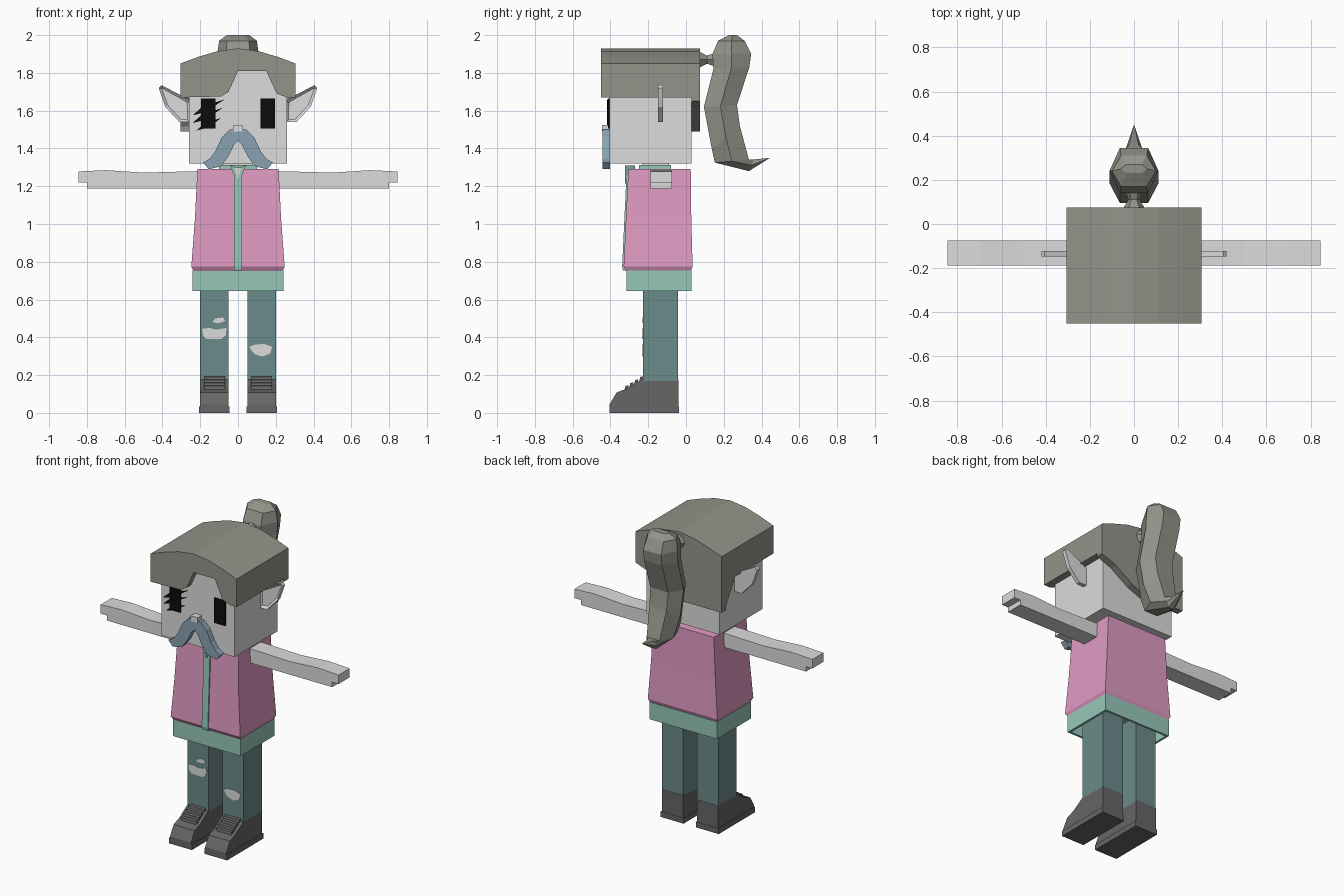
import bpy, bmesh, math
from mathutils import Vector

cube = bpy.data.objects.get("Cube")
if cube:
    bpy.data.objects.remove(cube, do_unlink=True)


def material(name, hexcode):
    srgb = [int(hexcode[i:i + 2], 16) / 255 for i in (0, 2, 4)]
    col = [c / 12.92 if c < 0.04 else ((c + 0.055) / 1.055) ** 2.4 for c in srgb] + [1]
    m = bpy.data.materials.new(name)
    m.use_nodes = True
    m.diffuse_color = col
    m.node_tree.nodes["Principled BSDF"].inputs["Base Color"].default_value = col
    return m


skin = material("pale_skin", "DCDCDC")
pink = material("pink_vest", "E09AC3")
mint = material("mint_shirt", "96C8B9")
teal = material("teal_trousers", "6B8A8A")
olive = material("grey_olive_hair", "92958A")
charcoal = material("charcoal_shoes", "666666")
slate = material("slate_moustache", "88A2B2")
black = material("black_eyes", "0C0C0C")


def finish(name, mat, bm):
    bmesh.ops.recalc_face_normals(bm, faces=bm.faces)
    me = bpy.data.meshes.new(name)
    bm.to_mesh(me)
    bm.free()
    me.materials.append(mat)
    ob = bpy.data.objects.new(name, me)
    bpy.context.collection.objects.link(ob)
    return ob


def loft(name, mat, rings):
    """Skin a closed solid through rings with equal point counts."""
    bm = bmesh.new()
    rows = [[bm.verts.new(p) for p in r] for r in rings]
    n = len(rows[0])
    for a, b in zip(rows, rows[1:]):
        for i in range(n):
            j = (i + 1) % n
            bm.faces.new((a[i], a[j], b[j], b[i]))
    bm.faces.new(rows[0])
    bm.faces.new(rows[-1])
    return finish(name, mat, bm)


def prism_y(name, mat, pts, y0, y1):
    return loft(name, mat, [[(x, y, z) for x, z in pts] for y in (y0, y1)])


def prism_x(name, mat, pts, x0, x1):
    return loft(name, mat, [[(x, y, z) for y, z in pts] for x in (x0, x1)])


def rect(x0, x1, y0, y1, z):
    return [(x0, y0, z), (x1, y0, z), (x1, y1, z), (x0, y1, z)]


def box(name, mat, x0, x1, y0, y1, z0, z1):
    return loft(name, mat, [rect(x0, x1, y0, y1, z) for z in (z0, z1)])


def flip(pts, s):
    return [(s * a, b) for a, b in pts]


# Head, neck and nose
box("head", skin, -.26, .26, -.405, .03, 1.32, 1.83)
box("neck", skin, -.08, .08, -.23, -.09, 1.25, 1.33)
box("nose", skin, -.025, .025, -.445, -.4, 1.49, 1.525)

# Hair cap with arched top and a swept fringe opening
cap = [(-.305, 1.67), (-.09, 1.675), (-.05, 1.7), (0, 1.81), (.15, 1.81), (.205, 1.69),
       (.26, 1.67), (.305, 1.67), (.305, 1.85), (.21, 1.885), (.11, 1.915), (0, 1.93),
       (-.11, 1.915), (-.21, 1.885), (-.305, 1.85)]
prism_y("hair_cap", olive, cap, -.45, .03)
back = [(-.305, 1.49), (-.02, 1.49), (.08, 1.53), (.2, 1.61), (.305, 1.65)] + cap[8:]
prism_y("hair_back", olive, back, .03, .075)
prism_x("hair_side_drop", olive, [(-.07, 1.68), (.04, 1.68), (.04, 1.5)], -.305, -.255)


# Ponytail: hexagonal sections from front edge to back edge
def hexring(yf, zf, yb, zb, w):
    ym, zm = (yf + yb) / 2, (zf + zb) / 2
    v = w * .58
    return [(-v, yf, zf), (v, yf, zf), (w, ym, zm), (v, yb, zb), (-v, yb, zb), (-w, ym, zm)]


loft("ponytail", olive, [hexring(*r) for r in (
    (.23, 2, .27, 2, .06), (.17, 1.97, .31, 1.97, .1), (.14, 1.9, .345, 1.9, .11),
    (.145, 1.82, .335, 1.83, .11), (.095, 1.62, .27, 1.63, .11),
    (.137, 1.395, .285, 1.52, .105), (.153, 1.325, .333, 1.34, .08),
    (.333, 1.28, .36, 1.342, .035), (.435, 1.345, .445, 1.35, .004))])
# Hair tie, waisted between cap and ponytail
loft("hair_tie", olive, [[(r * math.cos(k * math.pi / 3), y, 1.87 + r * math.sin(k * math.pi / 3))
                          for k in range(6)]
                         for y, r in ((.07, .05), (.11, .025), (.15, .04))])

# Eyes and slanted lashes
for side, s in (("left", 1), ("right", -1)):
    box(side + "_eye", black, s * .12, s * .197, -.413, -.404, 1.505, 1.665)
for i, (x, z, length) in enumerate(((-.24, 1.575, .17), (-.24, 1.535, .16), (-.22, 1.495, .13))):
    x1, z1 = x + length, z + length * .5
    prism_y(f"lash_{i}", black, [(x, z), (x + .06, z + .015), (x1, z1), (x + .05, z + .045)],
            -.418, -.409)

# Moustache and pointed ears
lip = [(0, 1.5), (.045, 1.5), (.085, 1.46), (.12, 1.385), (.15, 1.345), (.185, 1.325),
       (.155, 1.29), (.09, 1.305), (.05, 1.36), (.02, 1.42), (0, 1.44)]
ear = [(.255, 1.54), (.31, 1.54), (.385, 1.62), (.42, 1.72), (.405, 1.735), (.29, 1.675),
       (.255, 1.65)]
for side, s in (("left", 1), ("right", -1)):
    prism_y(side + "_moustache", slate, flip(lip, s), -.442, -.402)
    ob = prism_y(side + "_ear", skin, flip(ear, s), -.148, -.122)
    bm = bmesh.new()
    bm.from_mesh(ob.data)
    front = [f for f in bm.faces if f.normal.y < -.9]
    bmesh.ops.inset_region(bm, faces=front, thickness=.016, depth=0)
    bmesh.ops.translate(bm, verts=front[0].verts, vec=Vector((0, .014, 0)))
    bm.to_mesh(ob.data)
    bm.free()

# Vest flaring to the hem, with a tucked-under lower edge
loft("vest", pink, [rect(-.235, .235, -.315, .025, .75), rect(-.247, .247, -.33, .035, .775),
                    rect(-.228, .228, -.318, .028, 1.03), rect(-.215, .215, -.305, .025, 1.29)])

# Shirt: front strip, collar and hollow hem
loft("shirt_strip", mint, [rect(-.022, .022, y - .008, y + .02, z) for y, z in
                           ((-.326, .755), (-.33, .775), (-.318, 1.03), (-.306, 1.29))])
prism_y("throat", skin, [(-.03, 1.3), (.03, 1.3), (0, 1.23)], -.32, -.27)
for side, s in (("left", 1), ("right", -1)):
    prism_y(side + "_lapel", mint, flip([(.02, 1.305), (.042, 1.31), (.004, 1.215), (0, 1.235)], s),
            -.323, -.27)
box("collar", mint, -.1, .1, -.25, -.08, 1.28, 1.313)
hem = box("shirt_hem", mint, -.24, .24, -.315, .03, .645, .755)
bm = bmesh.new()
bm.from_mesh(hem.data)
bmesh.ops.delete(bm, geom=[f for f in bm.faces if f.normal.z < -.9], context="FACES")
bm.to_mesh(hem.data)
bm.free()
wall = hem.modifiers.new("wall", "SOLIDIFY")
wall.thickness = .02

# Limbs and shoes
shoe = [(-.405, 0), (-.405, .045), (-.367, .108), (-.31, .13), (-.235, .178), (-.04, .178), (-.04, 0)]
for side, s in (("left", 1), ("right", -1)):
    prism_y(side + "_arm", skin, flip([(.2, 1.188), (.8, 1.188), (.8, 1.22), (.845, 1.22),
                                       (.845, 1.278), (.7, 1.285), (.5, 1.272), (.2, 1.28)], s),
            -.187, -.075)
    box(side + "_leg", teal, s * .05, s * .2, -.228, -.042, .17, .74)
    prism_x(side + "_shoe", charcoal, shoe, s * .05, s * .2)
    box(side + "_sole", charcoal, s * .044, s * .206, -.405, -.038, 0, .035)
    for i in range(4):
        y, z = -.325 + i * .026, .122 + i * .016
        prism_x(f"{side}_lace_{i}", charcoal,
                [(y, z), (y + .004, z + .02), (y + .02, z + .024), (y + .02, z)], s * .07, s * .18)

# Torn patches showing the knees
tears = {
    "right_knee_tear": [(-.19, .445), (-.15, .45), (-.12, .44), (-.06, .45), (-.065, .41),
                        (-.09, .39), (-.17, .392), (-.185, .41)],
    "right_small_tear": [(-.135, .48), (-.12, .5), (-.08, .505), (-.068, .488), (-.1, .475)],
    "left_knee_tear": [(.06, .35), (.09, .362), (.14, .365), (.18, .35), (.172, .315),
                       (.13, .298), (.09, .31), (.07, .33)],
}
for name, pts in tears.items():
    prism_y(name, skin, pts, -.231, -.225)
